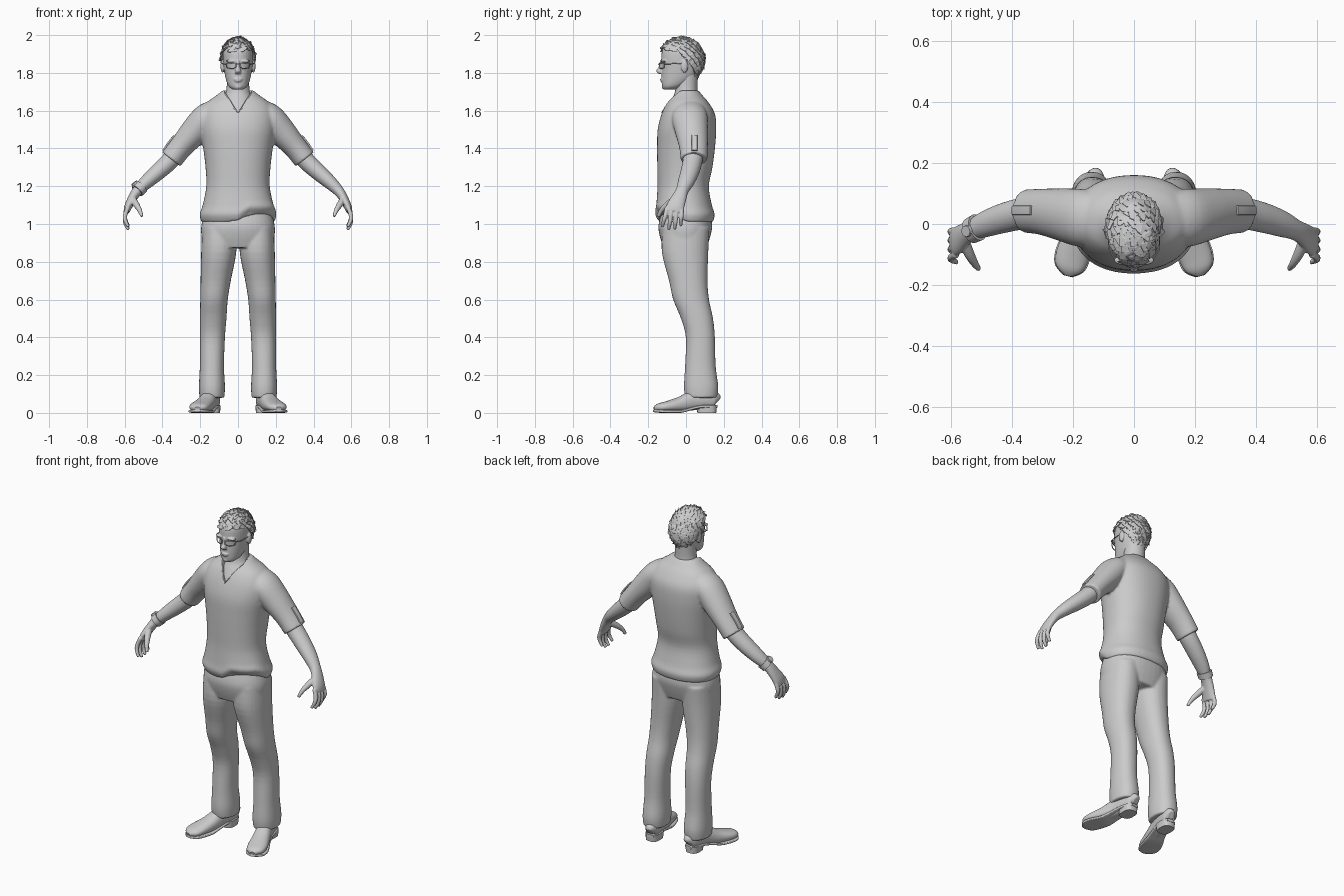
import bpy, bmesh, math, random
from mathutils import Vector

random.seed(4)
X, Y, Z = Vector((1, 0, 0)), Vector((0, 1, 0)), Vector((0, 0, 1))


def spline(rows, k=4):
    """Catmull-Rom interpolation of section rows."""
    out = []
    for i in range(len(rows) - 1):
        p0, p1, p2, p3 = (rows[max(i - 1, 0)], rows[i], rows[i + 1], rows[min(i + 2, len(rows) - 1)])
        for j in range(k):
            t = j / k
            out.append([0.5 * (2 * b + (c - a) * t + (2 * a - 5 * b + 4 * c - d) * t * t
                               + (3 * b - a - 3 * c + d) * t ** 3)
                        for a, b, c, d in zip(p0, p1, p2, p3)])
    return out + [list(rows[-1])]


def loft(bm, rows, side=1, ref=Y, axis=None, n=28, p=2.0, k=4):
    """Closed tube through rows of (x, y, z, half width, half depth along ref)."""
    rows = spline(rows, k)
    rings = []
    for i, (x, y, z, a, b) in enumerate(rows):
        q, r = rows[max(i - 1, 0)], rows[min(i + 1, len(rows) - 1)]
        t = axis or (Vector(r[:3]) - Vector(q[:3])).normalized()
        v = (ref - t * ref.dot(t)).normalized()
        u = v.cross(t)
        ring = []
        for s in range(n):
            co, si = math.cos(math.tau * s / n), math.sin(math.tau * s / n)
            c = Vector((x, y, z)) + u * a * math.copysign(abs(co) ** (2 / p), co) \
                + v * b * math.copysign(abs(si) ** (2 / p), si)
            ring.append(bm.verts.new((c.x * side, c.y, c.z)))
        rings.append(ring)
    for r0, r1 in zip(rings, rings[1:]):
        for s in range(n):
            bm.faces.new((r0[s], r0[(s + 1) % n], r1[(s + 1) % n], r1[s]))
    bm.faces.new(rings[0])
    bm.faces.new(rings[-1])


def ball(bm, c, r, seg=20):
    vs = bmesh.ops.create_uvsphere(bm, u_segments=seg, v_segments=seg // 2 + 2, radius=1)['verts']
    for v in vs:
        v.co = Vector((c[i] + v.co[i] * r[i] for i in range(3)))


def finish(name, bm, voxel=0, smooth=4, flat=False):
    bmesh.ops.recalc_face_normals(bm, faces=bm.faces)
    me = bpy.data.meshes.new(name)
    bm.to_mesh(me)
    bm.free()
    ob = bpy.data.objects.new(name, me)
    bpy.context.collection.objects.link(ob)
    for f in me.polygons:
        f.use_smooth = not flat and len(f.vertices) < 5
    if voxel:
        m = ob.modifiers.new("blend", 'REMESH')
        m.mode, m.voxel_size, m.use_smooth_shade = 'VOXEL', voxel, True
        m = ob.modifiers.new("relax", 'SMOOTH')
        m.factor, m.iterations = 0.5, smooth
    return ob


def tube(name, pts, r, cyclic=False):
    cu = bpy.data.curves.new(name, 'CURVE')
    cu.dimensions, cu.bevel_depth, cu.bevel_resolution = '3D', r, 2
    sp = cu.splines.new('POLY')
    sp.points.add(len(pts) - 1)
    for q, c in zip(sp.points, pts):
        q.co = (*c, 1)
    sp.use_cyclic_u = cyclic
    ob = bpy.data.objects.new(name, cu)
    bpy.context.collection.objects.link(ob)


# Shirt: torso with uneven hem, plus two sleeves, blended together
bm = bmesh.new()
loft(bm, [(0, 0, 1.01, .193, .143), (0, -.005, 1.05, .203, .157), (0, -.01, 1.1, .187, .147),
          (0, -.015, 1.2, .168, .136), (0, -.006, 1.3, .172, .146), (0, 0, 1.4, .184, .153),
          (0, .005, 1.5, .2, .155), (0, .012, 1.58, .2, .142), (0, .01, 1.64, .168, .112),
          (0, .008, 1.68, .115, .08), (0, .005, 1.708, .08, .06)], axis=Z, n=48, p=2.2)
for v in bm.verts:
    if v.co.z < 1.2:
        s = min(max(v.co.x / .06, 0), 1) * min(max(-v.co.y / .08, 0), 1)
        v.co.z += .05 * s * (1.2 - v.co.z) / .19
for s in (1, -1):
    loft(bm, [(.12, .02, 1.60, .062, .085), (.17, .02, 1.56, .076, .095), (.23, .03, 1.49, .075, .087),
              (.30, .04, 1.41, .063, .076), (.353, .042, 1.343, .061, .071)], s)
shirt = finish("shirt", bm, .007, 5)

# Helper that cuts the V neck
bm = bmesh.new()
vee = [(-.078, 1.76), (.078, 1.76), (.07, 1.69), (0, 1.585), (-.07, 1.69)]
face = bm.faces.new([bm.verts.new((x, -.25, z)) for x, z in vee])
ext = bmesh.ops.extrude_face_region(bm, geom=[face])['geom']
for v in ext:
    if isinstance(v, bmesh.types.BMVert):
        v.co.y = -.01
cutter = finish("neck_cutter", bm, flat=True)
cutter.hide_render = True
cutter.hide_set(True)
m = shirt.modifiers.new("v_neck", 'BOOLEAN')
m.operation, m.object = 'DIFFERENCE', cutter
tube("collar", [(-.072, -.005, 1.695), (-.045, -.083, 1.655), (-.02, -.113, 1.614), (0, -.126, 1.588),
                (.02, -.113, 1.614), (.045, -.083, 1.655), (.072, -.005, 1.695)], .004)

# Sleeve tabs
for s in (1, -1):
    bm = bmesh.new()
    loft(bm, [(.337, .045, 1.468, .005, .015), (.367, .045, 1.432, .005, .015),
              (.396, .045, 1.388, .005, .015)], s, n=16, p=6)
    finish("sleeve_tab", bm)

# Trousers: hips and two legs blended
bm = bmesh.new()
loft(bm, [(0, 0, 1.09, .17, .12), (0, -.003, 1.0, .193, .142), (0, -.005, .94, .194, .135),
          (0, -.005, .875, .18, .115)], axis=Z, n=40, p=2.3)
for s in (1, -1):
    loft(bm, [(.1, 0, .98, .09, .125), (.102, -.005, .85, .093, .123), (.118, .012, .7, .08, .102),
              (.127, .027, .6, .073, .095), (.131, .058, .5, .07, .085), (.135, .076, .4, .066, .077),
              (.138, .076, .25, .064, .081), (.138, .08, .14, .069, .091), (.138, .08, .08, .066, .085)],
         s, axis=-Z, p=2.2)
finish("trousers", bm, .007, 4)

# Shoes: upper, sole and heel
for s in (1, -1):
    bm = bmesh.new()
    loft(bm, [(.125, .165, .06, .015, .025), (.128, .15, .068, .034, .045), (.14, .09, .07, .042, .05),
              (.155, .03, .063, .044, .05), (.175, -.03, .045, .05, .04), (.2, -.1, .034, .055, .028),
              (.21, -.145, .028, .045, .021), (.215, -.168, .022, .014, .01)], s, ref=Z, p=2.3)
    finish("shoe_upper", bm)
    bm = bmesh.new()
    loft(bm, [(.127, .163, .035, .022, .008), (.132, .13, .035, .04, .008), (.145, .07, .033, .042, .008),
              (.16, .01, .02, .045, .008), (.177, -.04, .008, .053, .008), (.2, -.1, .008, .059, .008),
              (.21, -.145, .009, .049, .008), (.216, -.17, .012, .016, .007)], s, ref=Z, p=5)
    finish("shoe_sole", bm)
    bm = bmesh.new()
    loft(bm, [(.134, .11, 0, .039, .05), (.134, .11, .04, .042, .053)], s, axis=Z, p=2.8, k=1)
    finish("shoe_heel", bm)

# Arms with hands
for s in (1, -1):
    bm = bmesh.new()
    loft(bm, [(.30, .04, 1.405, .05, .055), (.36, .035, 1.335, .048, .052), (.425, .02, 1.275, .044, .049),
              (.485, 0, 1.222, .037, .043), (.53, -.02, 1.178, .029, .034), (.557, -.036, 1.14, .024, .039),
              (.58, -.055, 1.095, .021, .047), (.59, -.062, 1.065, .016, .047)], s)
    for i, (tip, ln) in enumerate(((-.125, .985), (-.092, .97), (-.06, .972), (-.028, .99))):
        y = -.1 + .026 * i
        loft(bm, [(.582, y, 1.09, .012, .012), (.597, (y * 2 + tip) / 3, 1.05, .012, .012),
                  (.597, (y + tip * 2) / 3, ln + .035, .011, .011), (.58, tip, ln, .008, .008)], s, n=12)
    loft(bm, [(.558, -.05, 1.135, .017, .02), (.54, -.095, 1.105, .017, .018),
              (.522, -.128, 1.075, .013, .013), (.508, -.147, 1.04, .008, .009)], s, n=12)
    finish("arm_and_hand", bm, .004, 2)

# Watch on one wrist
bm = bmesh.new()
loft(bm, [(.512, -.011, 1.197, .039, .045), (.534, -.022, 1.175, .037, .043)], -1, k=1)
loft(bm, [(.54, -.022, 1.206, .02, .02), (.551, -.024, 1.219, .018, .018)], -1, k=1, n=20)
finish("wrist_watch", bm)

# Neck and upper chest
bm = bmesh.new()
loft(bm, [(0, -.01, 1.55, .13, .112), (0, -.01, 1.6, .115, .101), (0, -.005, 1.65, .086, .08),
          (0, .001, 1.69, .066, .062), (0, .003, 1.74, .059, .058), (0, .004, 1.82, .06, .062)], axis=Z)
finish("neck", bm)

# Head with nose, lips, brow and ears
bm = bmesh.new()
loft(bm, [(0, -.085, 1.712, .028, .032), (0, -.068, 1.73, .05, .058), (0, -.04, 1.77, .065, .089),
          (0, -.027, 1.82, .074, .101), (0, -.022, 1.87, .079, .109), (0, -.019, 1.92, .077, .106),
          (0, -.017, 1.96, .058, .083), (0, -.013, 1.978, .03, .045)], axis=Z, n=36, p=2.15)
loft(bm, [(0, -.126, 1.865, .010, .012), (0, -.131, 1.83, .011, .015), (0, -.137, 1.81, .016, .022),
          (0, -.13, 1.795, .015, .014)], axis=-Z, n=16)
ball(bm, (0, -.125, 1.766), (.025, .013, .006))
ball(bm, (0, -.124, 1.757), (.021, .013, .006))
ball(bm, (0, -.112, 1.727), (.022, .017, .016))
for s in (1, -1):
    ball(bm, (s * .036, -.119, 1.862), (.03, .015, .008))
    ball(bm, (s * .082, -.008, 1.835), (.011, .019, .034))
finish("head", bm, .004, 2)

# Glasses
for s in (1, -1):
    rim = [(.01, .012), (.035, .015), (.062, .013), (.06, -.009), (.045, -.015), (.022, -.014), (.011, -.006)]
    tube("glasses_rim", [(s * x, -.141 + 7 * x * x, 1.838 + z) for x, z in rim], .0025, True)
    tube("glasses_arm", [(s * .062, -.115, 1.848), (s * .081, -.085, 1.848), (s * .085, -.005, 1.852)], .0025)
tube("glasses_bridge", [(-.011, -.142, 1.844), (0, -.147, 1.847), (.011, -.142, 1.844)], .0025)

# Hair: trimmed cap under many overlapping flat locks
C, R = Vector((0, -.023, 1.87)), Vector((.086, .116, .113))


def hairline(y):
    return 1.915 - max(y + .06, 0) * 1.1


bm = bmesh.new()
ball(bm, C, R, 32)
bmesh.ops.delete(bm, geom=[v for v in bm.verts if v.co.z < hairline(v.co.y)], context='VERTS')
finish("hair_cap", bm)

bm = bmesh.new()
N = 300
for i in range(N):
    h, ang = 1 - 2 * (i + .5) / N, i * 2.39996
    d = Vector((math.sqrt(1 - h * h) * math.cos(ang), math.sqrt(1 - h * h) * math.sin(ang), h))
    c = C + Vector(d[j] * R[j] for j in range(3))
    if c.z < hairline(c.y) + .005:
        continue
    top = d.z > .45
    f = Vector((d.x * .4, -.8 if top else .4, .5 if top else -.6))
    f += Vector(random.uniform(-.35, .35) for _ in range(3))
    t = (f - d * f.dot(d)).normalized()
    w = d.cross(t)
    ln, wd = random.uniform(.035, .052), random.uniform(.012, .018)
    lift = random.uniform(.006, .014)
    pts = [c - t * ln * .4 - w * wd * .7, c - t * ln * .4 + w * wd * .7,
           c + w * wd + d * .007, c - w * wd + d * .007,
           c + t * ln * .6 + w * wd * .3 + d * lift * .6, c + t * ln * .6 - w * wd * .3 + d * lift]
    v = [bm.verts.new((q.x, max(q.y, -.168), min(q.z, 1.998))) for q in pts]
    bm.faces.new((v[0], v[1], v[2], v[3]))
    bm.faces.new((v[3], v[2], v[4], v[5]))
hair = finish("hair_locks", bm, flat=True)
m = hair.modifiers.new("thickness", 'SOLIDIFY')
m.thickness, m.offset = .003, 0
